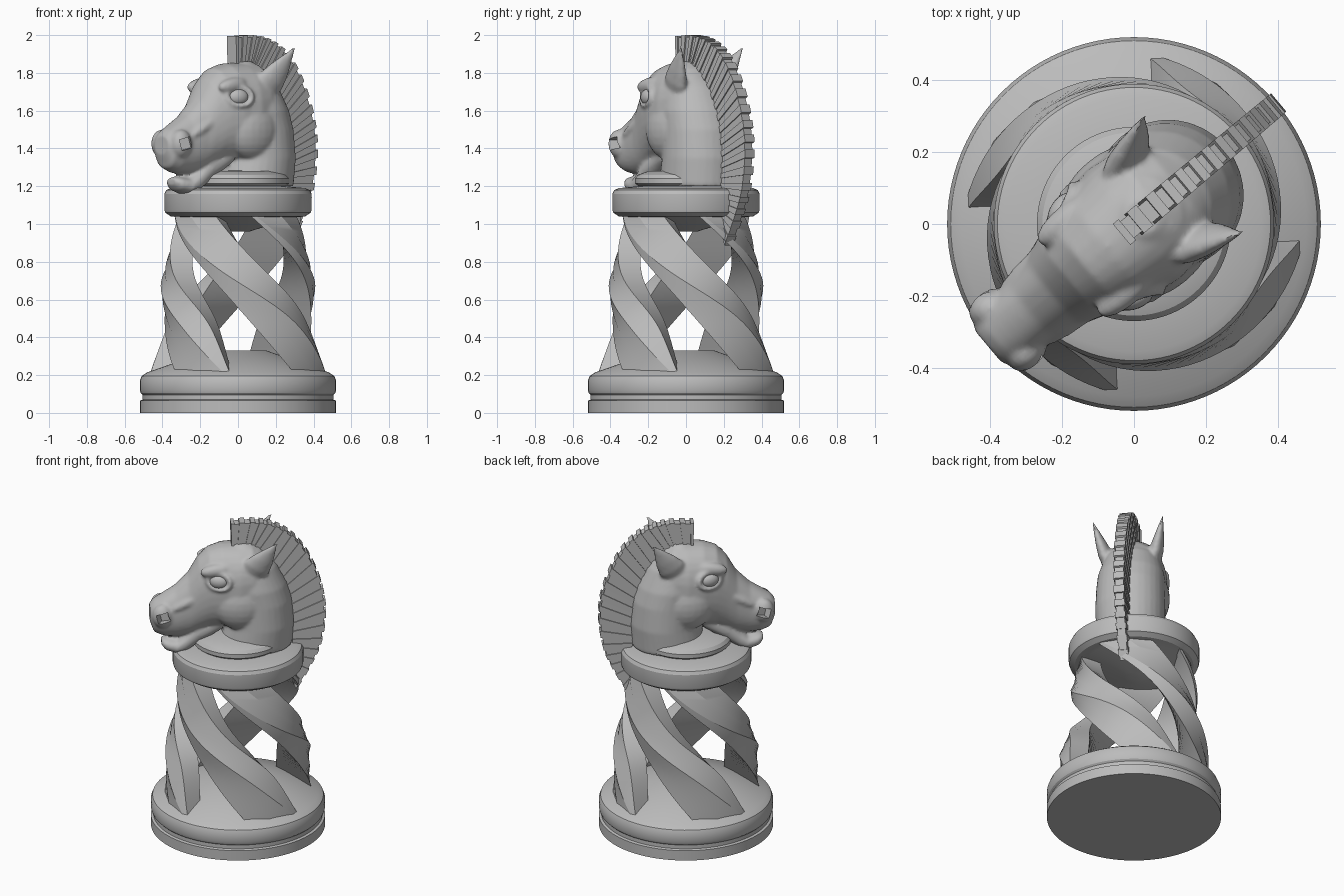
import bpy, bmesh, math
from math import sin, cos, pi, radians
from mathutils import Vector, Matrix

if "Cube" in bpy.data.objects:
    bpy.data.objects.remove(bpy.data.objects["Cube"])

stone = bpy.data.materials.new("stone_grey")
stone.use_nodes = True
GREY = (0.5, 0.5, 0.5, 1)
stone.diffuse_color = GREY
stone.node_tree.nodes["Principled BSDF"].inputs["Base Color"].default_value = GREY
HEAD_TURN = radians(40)   # the head looks along its local -x


def smooth(obj, angle):
    bpy.ops.object.select_all(action="DESELECT")
    obj.select_set(True)
    bpy.context.view_layer.objects.active = obj
    bpy.ops.object.shade_smooth_by_angle(angle=radians(angle))


def finish(name, bm, angle=None, turn=0):
    bmesh.ops.recalc_face_normals(bm, faces=bm.faces)
    mesh = bpy.data.meshes.new(name)
    bm.to_mesh(mesh)
    bm.free()
    mesh.materials.append(stone)
    obj = bpy.data.objects.new(name, mesh)
    bpy.context.collection.objects.link(obj)
    obj.rotation_euler.z = turn
    if angle:
        smooth(obj, angle)
    return obj


def loft(bm, rings):
    rows = [[bm.verts.new(p) for p in ring] for ring in rings]
    for a, b in zip(rows, rows[1:]):
        for i in range(len(a)):
            j = (i + 1) % len(a)
            bm.faces.new((a[i], a[j], b[j], b[i]))
    bm.faces.new(rows[0])
    bm.faces.new(rows[-1])


def catmull(keys, t):
    """Smoothly sample a list of tuples at t in 0..1."""
    f = t * (len(keys) - 1)
    i = min(int(f), len(keys) - 2)
    f -= i
    p = [Vector(keys[min(max(i + k, 0), len(keys) - 1)]) for k in (-1, 0, 1, 2)]
    return (p[1] * 2 + (p[2] - p[0]) * f + (p[0] * 2 - p[1] * 5 + p[2] * 4 - p[3]) * f ** 2
            + (p[1] * 3 - p[0] - p[2] * 3 + p[3]) * f ** 3) / 2


def lathe(name, profile, n=96):
    bm = bmesh.new()
    loft(bm, [[(r * cos(2 * pi * i / n), r * sin(2 * pi * i / n), z) for i in range(n)]
              for r, z in profile])
    return finish(name, bm, 25)


def oval(a, b, n=32, power=0.9):
    """Slightly squared ellipse as (across, along) pairs."""
    out = []
    for i in range(n):
        c, s = cos(2 * pi * i / n), sin(2 * pi * i / n)
        out.append((a * math.copysign(abs(c) ** power, c), b * math.copysign(abs(s) ** power, s)))
    return out


def ball(bm, centre, radii, rot=Matrix(), seg=24):
    m = Matrix.Translation(centre) @ rot @ Matrix.Diagonal((*radii, 1))
    bmesh.ops.create_uvsphere(bm, u_segments=seg, v_segments=seg // 2, radius=1, matrix=m)


# Turned base and collar
lathe("base", [(.02, 0), (.52, 0), (.52, .065), (.505, .07), (.505, .095), (.515, .105),
               (.52, .12), (.52, .17), (.51, .195), (.48, .215), (.15, .33), (.01, .33)])
lathe("collar", [(.01, .96), (.06, .96), (.3, 1.035), (.355, 1.04), (.385, 1.06), (.39, 1.075),
                 (.39, 1.16), (.38, 1.18), (.355, 1.19), (.25, 1.2), (.27, 1.215), (.27, 1.24),
                 (.255, 1.26), (.2, 1.28), (.01, 1.285)])

# Four twisted ribbons with a ridge crossing from one edge to the other: (radius, degrees, height)
upper = [(.465, -5, .21), (.395, -25, .49), (.375, -69, .76), (.33, -112, 1.05)]
ridge = [(.47, -9, .21), (.435, -50, .5), (.395, -107, .77), (.345, -166, 1.05)]
lower = [(.44, -49, .22), (.39, -84, .51), (.375, -122, .78), (.34, -170, 1.05)]
for k in range(4):
    bm = bmesh.new()
    rings = []
    for i in range(41):
        u, m, l = (catmull(keys, i / 40) for keys in (upper, ridge, lower))
        inner = (u[0] - .12, u[1], u[2])
        rings.append([(r * cos(radians(a + 90 * k)), r * sin(radians(a + 90 * k)), z)
                      for r, a, z in (u, u.lerp(m, .5), m, m.lerp(l, .5), l, inner)])
    loft(bm, rings)
    finish(f"ribbon_{k + 1}", bm, 24)

# Head: overlapping volumes fused into one skin
bm = bmesh.new()
skull = [(-.53, 1.47, 1.365, .06), (-.505, 1.5, 1.295, .085), (-.45, 1.535, 1.27, .1),
         (-.38, 1.58, 1.262, .105), (-.3, 1.66, 1.27, .118), (-.24, 1.765, 1.295, .138),
         (-.18, 1.825, 1.32, .16), (-.1, 1.85, 1.33, .185), (0, 1.855, 1.34, .2),
         (.08, 1.855, 1.37, .19), (.16, 1.8, 1.45, .16), (.22, 1.73, 1.55, .1)]
chin = [(-.46, 1.245, 1.205, .04), (-.435, 1.25, 1.175, .065), (-.37, 1.245, 1.155, .082),
        (-.32, 1.29, 1.165, .085), (-.25, 1.37, 1.21, .09), (-.1, 1.42, 1.31, .1)]
for part in (skull, chin):
    loft(bm, [[(s, a, (top + bot) / 2 + b) for a, b in oval(w, (top - bot) / 2)]
              for s, top, bot, w in part])
neck = [(1.2, -.12, .325, .205), (1.35, -.08, .335, .21), (1.5, -.08, .32, .205),
        (1.6, -.1, .29, .2), (1.72, -.1, .23, .17), (1.82, -.06, .14, .11), (1.86, -.02, .08, .05)]
loft(bm, [[((front + back) / 2 + b, a, z) for a, b in oval(w, (back - front) / 2, power=1)]
          for z, front, back, w in neck])
for side in (1, -1):
    # cheek, brow, cheekbone and nostril swelling
    ball(bm, (.01, side * .11, 1.5), (.17, .105, .165))
    ball(bm, (-.14, side * .13, 1.735), (.1, .04, .04), Matrix.Rotation(radians(-8), 4, "Y"))
    ball(bm, (-.24, side * .09, 1.55), (.2, .038, .035), Matrix.Rotation(radians(-28), 4, "Y"))
    ball(bm, (-.46, side * .08, 1.425), (.06, .05, .075))
    # eyelid ring, heavier along the top
    for i in range(28):
        t = 2 * pi * i / 28
        lid = .014 + .004 * sin(t)
        ball(bm, (-.13 + .066 * cos(t), side * (.168 + .025 * cos(t) - .015 * sin(t)),
                  1.675 + .05 * sin(t)), (lid, lid, lid), seg=8)
    # ear: a leaf-shaped cone swept back and out
    base, tip = Vector((.07, side * .135, 1.71)), Vector((.215, side * .212, 1.935))
    ear = []
    for t, r in ((0, .07), (.2, .076), (.45, .06), (.7, .036), (.9, .015), (1, .008)):
        c = base.lerp(tip, t)
        ear.append([(c.x + a * .95, c.y + b * .6, c.z - a * .55) for a, b in oval(r, r, 16, 1)])
    loft(bm, ear)
head = finish("horse_head", bm, turn=HEAD_TURN)
skin = head.modifiers.new("skin", "REMESH")
skin.mode, skin.voxel_size = "VOXEL", .01
relax = head.modifiers.new("relax", "SMOOTH")
relax.factor, relax.iterations = .5, 6

# Nostril hollows
bm = bmesh.new()
for side in (1, -1):
    m = (Matrix.Translation((-.465, side * .13, 1.425)) @ Matrix.Rotation(side * radians(25), 4, "Z")
         @ Matrix.Rotation(radians(-15), 4, "Y") @ Matrix.Diagonal((.065, .11, .06, 1)))
    bmesh.ops.create_cube(bm, size=1, matrix=m)
cutter = finish("nostril_cutter", bm, turn=HEAD_TURN)
cutter.hide_render = True
cut = head.modifiers.new("nostrils", "BOOLEAN")
cut.operation, cut.object = "DIFFERENCE", cutter
bpy.context.view_layer.update()
shape = head.evaluated_get(bpy.context.evaluated_depsgraph_get())
head.data = bpy.data.meshes.new_from_object(shape)
head.modifiers.clear()
bpy.data.objects.remove(cutter)
head.data.materials.clear()
head.data.materials.append(stone)
smooth(head, 40)

# Eyes
for side, name in ((1, "right_eye"), (-1, "left_eye")):
    bm = bmesh.new()
    ball(bm, (-.13, side * .158, 1.672), (.055, .032, .042), Matrix.Rotation(side * radians(18), 4, "Z"))
    finish(name, bm, 60, HEAD_TURN)

# Mane: a fan of alternating blocks; (inner x, inner z, outer x, outer z)
crest = [(-.04, 1.81, -.045, 1.985), (.05, 1.83, .09, 1.99), (.11, 1.82, .205, 1.965),
         (.2, 1.72, .315, 1.895), (.265, 1.6, .415, 1.76), (.3, 1.46, .49, 1.57),
         (.315, 1.32, .515, 1.39), (.325, 1.2, .49, 1.19), (.33, 1.08, .43, 1.04),
         (.305, .985, .345, .885)]
BLOCKS = 42
bm = bmesh.new()
for i in range(BLOCKS):
    big = i % 2 == 0
    half, grow = (.038, .055) if big else (.03, 0)
    ends = []
    for t in (i / BLOCKS, (i + 1) / BLOCKS):
        k = catmull(crest, t)
        inner, outer = Vector((k[0], 0, k[1])), Vector((k[2], 0, k[3]))
        outer += (outer - inner) * grow
        w = Vector((0, half * (1 - .2 * t), 0))
        ends.append([inner - w, inner + w, outer + w, outer - w])
    loft(bm, ends)
finish("mane", bm, turn=HEAD_TURN)
